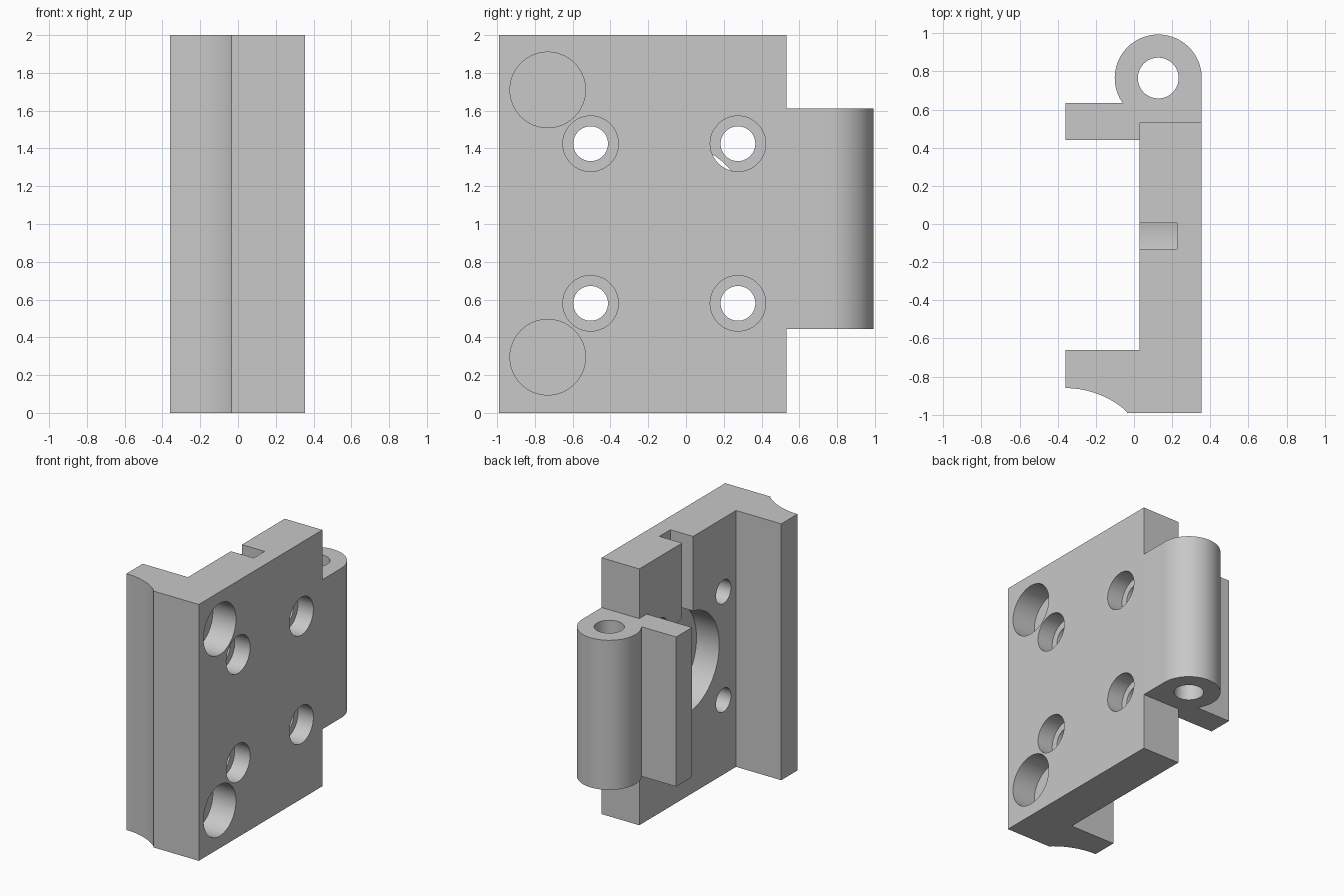
import bpy
import bmesh
from math import cos, sin, radians, asin, degrees, pi
from mathutils import Matrix

cube = bpy.data.objects.get("Cube")
if cube:
    bpy.data.objects.remove(cube, do_unlink=True)

grey = bpy.data.materials.new("plain_grey")
grey.use_nodes = True
colour = (0.58, 0.58, 0.58, 1)
grey.diffuse_color = colour
grey.node_tree.nodes["Principled BSDF"].inputs["Base Color"].default_value = colour


def finish(name, bm):
    bmesh.ops.recalc_face_normals(bm, faces=bm.faces)
    mesh = bpy.data.meshes.new(name)
    bm.to_mesh(mesh)
    bm.free()
    mesh.materials.append(grey)
    obj = bpy.data.objects.new(name, mesh)
    bpy.context.collection.objects.link(obj)
    return obj


def extrude_profile(name, points, z0, z1):
    bm = bmesh.new()
    face = bm.faces.new([bm.verts.new((x, y, z0)) for x, y in points])
    top = bmesh.ops.extrude_face_region(bm, geom=[face])["geom"]
    verts = [v for v in top if isinstance(v, bmesh.types.BMVert)]
    bmesh.ops.translate(bm, verts=verts, vec=(0, 0, z1 - z0))
    return finish(name, bm)


def arc(cx, cy, r, start, end, steps):
    angles = [radians(start + (end - start) * i / steps) for i in range(steps + 1)]
    return [(cx + r * cos(a), cy + r * sin(a)) for a in angles]


def bore_x(name, y, z, r, x0, x1):
    """Round cutter lying along x."""
    bm = bmesh.new()
    place = Matrix.Translation(((x0 + x1) / 2, y, z)) @ Matrix.Rotation(pi / 2, 4, "Y")
    bmesh.ops.create_cone(bm, cap_ends=True, segments=64, radius1=r, radius2=r,
                          depth=x1 - x0, matrix=place)
    return finish(name, bm)


def combine(target, tool, operation):
    tool.hide_render = True
    mod = target.modifiers.new("combine", "BOOLEAN")
    mod.operation = operation
    mod.solver = "EXACT"
    mod.object = tool
    bpy.context.view_layer.objects.active = target
    bpy.ops.object.modifier_apply(modifier=mod.name)
    bpy.data.objects.remove(tool, do_unlink=True)


# Plate with a front lip that has a hollow rounded corner
BACK, INNER, LIP = 0.355, 0.03, -0.36
cove_r = 0.485
cove_end = degrees(asin(0.36 / cove_r))
cove = arc(LIP, -0.86 - cove_r, cove_r, 90, cove_end, 16)
cove[-1] = (-0.035, -0.99)
plate = extrude_profile(
    "bracket_body",
    [(BACK, -0.99), (BACK, 0.533), (INNER, 0.533), (INNER, -0.66), (LIP, -0.66)] + cove,
    0, 2)

# Hinge knuckle with its short rear lip
knuckle_x, knuckle_y, knuckle_r = 0.127, 0.765, 0.228
lip_y = 0.635
meet = 180 + degrees(asin((knuckle_y - lip_y) / knuckle_r))
knuckle = extrude_profile(
    "hinge_knuckle",
    [(LIP, 0.44), (INNER, 0.44), (INNER, 0.533), (BACK, 0.533)]
    + arc(knuckle_x, knuckle_y, knuckle_r, 0, meet, 48) + [(LIP, lip_y)],
    0.445, 1.612)
combine(plate, knuckle, "UNION")

# Pin hole through the knuckle
pin = extrude_profile("pin_cutter", arc(knuckle_x, knuckle_y, 0.107, 0, 352.5, 47), 0.2, 1.8)
combine(plate, pin, "DIFFERENCE")

# Four counterbored screw holes
for y in (-0.505, 0.275):
    for z in (0.58, 1.425):
        combine(plate, bore_x("screw_cutter", y, z, 0.092, -0.1, 0.5), "DIFFERENCE")
        combine(plate, bore_x("counterbore_cutter", y, z, 0.147, 0.222, 0.5), "DIFFERENCE")

# Two large blind holes
for z in (0.295, 1.71):
    combine(plate, bore_x("blind_cutter", -0.732, z, 0.2, 0.155, 0.5), "DIFFERENCE")

# Round pocket on the inner side, with a slot up to the top edge
combine(plate, bore_x("pocket_cutter", -0.0625, 1.035, 0.39, -0.1, 0.226), "DIFFERENCE")
slot = extrude_profile("slot_cutter", [(-0.1, -0.13), (0.226, -0.13), (0.226, 0.005), (-0.1, 0.005)],
                       1.1, 2.2)
combine(plate, slot, "DIFFERENCE")

# Smooth the round surfaces, keep edges sharp
bpy.ops.object.select_all(action="DESELECT")
plate.select_set(True)
bpy.context.view_layer.objects.active = plate
bpy.ops.object.shade_smooth_by_angle(angle=radians(30))
